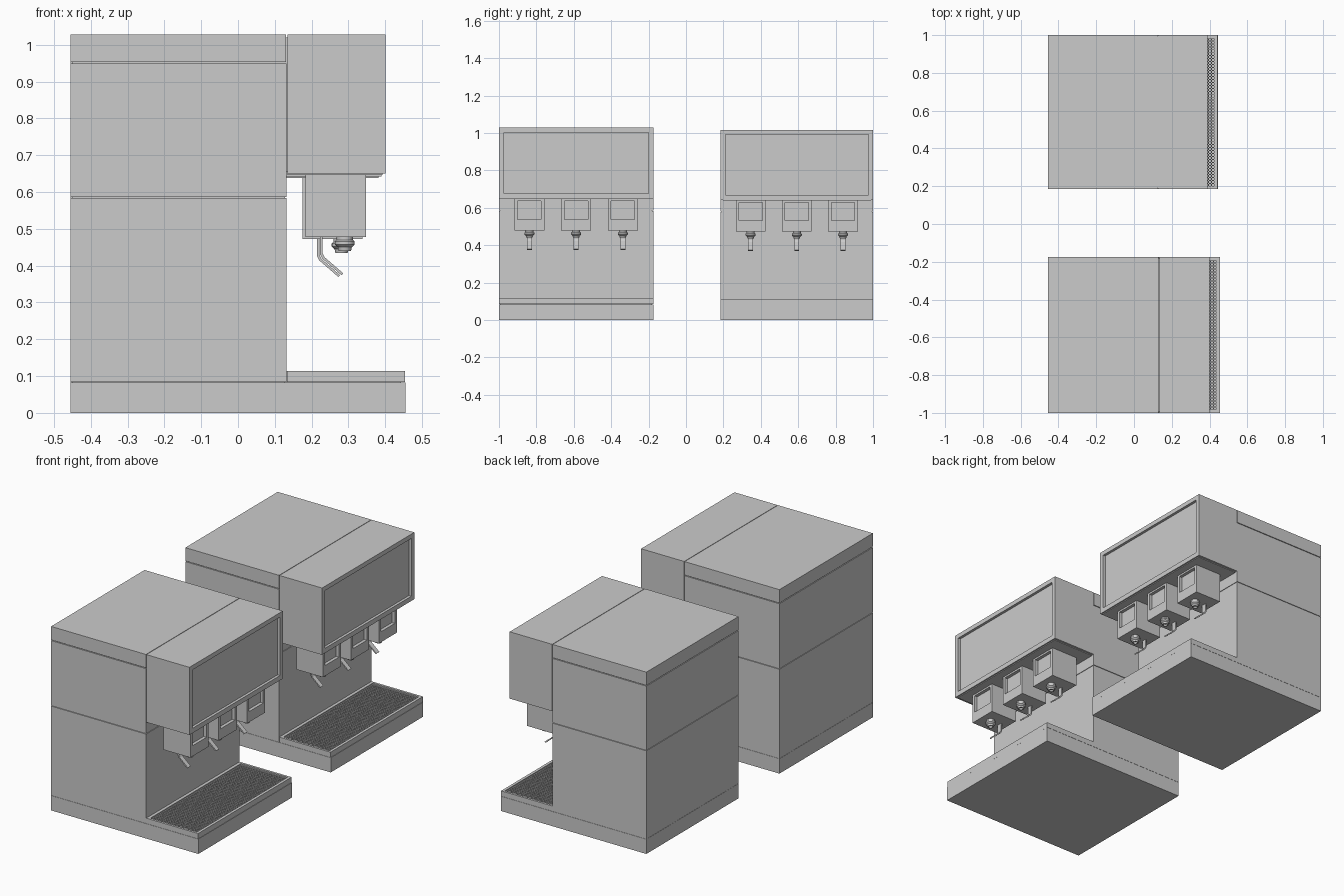
import bpy, bmesh, math

if "Cube" in bpy.data.objects:
    bpy.data.objects.remove(bpy.data.objects["Cube"])

W = 0.825          # unit width along y
unit = {}          # current unit placement


def finish(bm, name, smooth=False):
    bmesh.ops.recalc_face_normals(bm, faces=bm.faces)
    me = bpy.data.meshes.new(name)
    bm.to_mesh(me)
    bm.free()
    ob = bpy.data.objects.new(unit["tag"] + "_" + name, me)
    bpy.context.collection.objects.link(ob)
    s = unit["s"]
    ob.scale = (s, s, s)
    ob.location = (-0.455 * (1 - s), unit["y"], 0)
    if smooth:
        bpy.ops.object.select_all(action='DESELECT')
        ob.select_set(True)
        bpy.context.view_layer.objects.active = ob
        bpy.ops.object.shade_smooth_by_angle(angle=math.radians(35))
    return ob


def add_box(bm, lo, hi):
    vs = bmesh.ops.create_cube(bm, size=1)["verts"]
    for v in vs:
        v.co = [(lo[i] + hi[i]) / 2 + v.co[i] * (hi[i] - lo[i]) for i in range(3)]
    return vs


def box(name, lo, hi):
    bm = bmesh.new()
    add_box(bm, lo, hi)
    return finish(bm, name)


def recessed_box(name, lo, hi, axis, rlo, rhi, depth):
    """Box whose +axis face has a rectangular recess from rlo to rhi."""
    bm = bmesh.new()
    add_box(bm, lo, hi)
    bm.normal_update()
    face = max(bm.faces, key=lambda f: f.normal[axis])
    bmesh.ops.inset_individual(bm, faces=[face], thickness=0.002)
    a, b = [i for i in range(3) if i != axis]
    mid = face.calc_center_median()
    for v in face.verts:
        for k, i in enumerate((a, b)):
            v.co[i] = rlo[k] if v.co[i] < mid[i] else rhi[k]
    inner = bmesh.ops.extrude_discrete_faces(bm, faces=[face])["faces"][0]
    for v in inner.verts:
        v.co[axis] -= depth
    return finish(bm, name)


def nozzle(name, x, y):
    prof = [(0, .482), (.022, .482), (.022, .470), (.027, .466), (.027, .457),
            (.019, .450), (.017, .440), (.011, .440), (.011, .450), (0, .450)]
    bm = bmesh.new()
    vs = [bm.verts.new((x + r, y, z)) for r, z in prof]
    es = [bm.edges.new(p) for p in zip(vs, vs[1:])]
    bmesh.ops.spin(bm, geom=vs + es, cent=(x, y, 0), axis=(0, 0, 1),
                   angle=math.tau, steps=20)
    bmesh.ops.remove_doubles(bm, verts=bm.verts, dist=1e-5)
    finish(bm, name, True)


def lever(name, y):
    # bent flat strip: back line then front line
    prof = [(.223, .482), (.223, .430), (.229, .419), (.281, .374),
            (.286, .379), (.235, .423), (.230, .433), (.230, .482)]
    bm = bmesh.new()
    f = bm.faces.new([bm.verts.new((x, y - .013, z)) for x, z in prof])
    new = bmesh.ops.extrude_face_region(bm, geom=[f])["geom"]
    for v in new:
        if isinstance(v, bmesh.types.BMVert):
            v.co.y += .026
    finish(bm, name)


def grille():
    bm = bmesh.new()
    x0, x1, y0, y1 = .152, .436, .015, W - .015
    nx, ny = 18, 50
    for i in range(nx + 1):
        x = x0 + (x1 - x0) * i / nx
        add_box(bm, (x - .0025, y0, .101), (x + .0025, y1, .108))
    for j in range(ny + 1):
        y = y0 + (y1 - y0) * j / ny
        add_box(bm, (x0, y - .0025, .1015), (x1, y + .0025, .1075))
    finish(bm, "tray_grille")


def dispenser(tag, s, y):
    unit.update(tag=tag, s=s, y=y)
    # cabinet: base, lower, upper and lid with thin seams around a core
    box("base", (-.455, 0, 0), (.455, W, .083))
    box("core", (-.449, .006, .08), (.128, W - .006, 1.02))
    box("lower_cabinet", (-.455, 0, .084), (.132, W, .583))
    box("upper_cabinet", (-.455, 0, .586), (.132, W, .949))
    box("lid", (-.455, 0, .953), (.131, W, 1.028))
    # dispensing head with framed display panel
    recessed_box("head", (.134, 0, .65), (.40, W, 1.028), 0,
                 (.026, .677), (W - .026, 1.003), .015)
    box("head_joint", (.12, .006, .655), (.14, W - .006, 1.02))
    box("head_bottom_plate", (.134, .012, .646), (.392, W - .012, .652))
    # drip tray
    recessed_box("drip_tray", (.133, 0, .084), (.454, W, .114), 2,
                 (.15, .013), (.438, W - .013), .018)
    grille()
    # three valves
    for i in range(3):
        c = W / 2 + (i - 1) * .25
        n = str(i + 1)
        recessed_box("valve_body_" + n, (.183, c - .08, .478), (.348, c + .08, .648), 0,
                     (c - .063, .537), (c + .063, .636), .018)
        nozzle("nozzle_" + n, .29, c)
        lever("lever_" + n, c)


dispenser("near", 1.0, -1.0)
dispenser("far", 0.988, 0.185)
